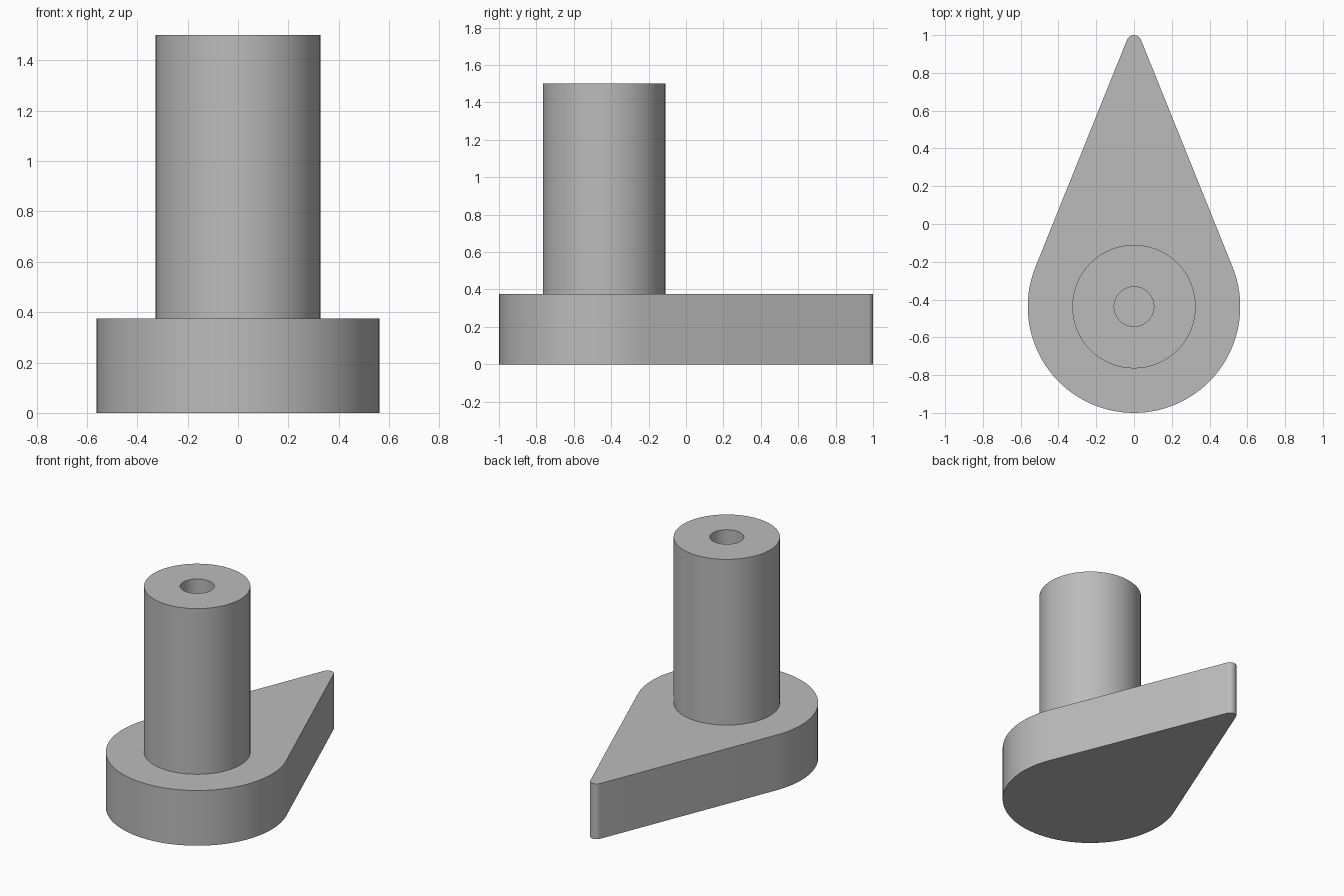
import bpy, bmesh
from math import sin, cos, asin, pi, radians

cube = bpy.data.objects.get("Cube")
if cube:
    bpy.data.objects.remove(cube, do_unlink=True)

CENTRE_Y = -0.4375
BASE_R, TIP_R = 0.5625, 0.04
BASE_H, TOP_Z = 0.375, 1.5
SHAFT_R, BORE_R = 0.327, 0.105

grey = bpy.data.materials.new("plain grey")
grey.use_nodes = True
colour = (0.5, 0.5, 0.5, 1)
grey.diffuse_color = colour
grey.node_tree.nodes["Principled BSDF"].inputs["Base Color"].default_value = colour


def arc(radius, cy, start, end, steps):
    """Points on an arc around (0, cy)."""
    angles = [start + (end - start) * i / steps for i in range(steps + 1)]
    return [(radius * cos(a), cy + radius * sin(a)) for a in angles]


def finish(name, bm):
    bmesh.ops.recalc_face_normals(bm, faces=bm.faces)
    mesh = bpy.data.meshes.new(name)
    bm.to_mesh(mesh)
    bm.free()
    mesh.materials.append(grey)
    obj = bpy.data.objects.new(name, mesh)
    bpy.context.collection.objects.link(obj)
    bpy.ops.object.select_all(action="DESELECT")
    obj.select_set(True)
    bpy.context.view_layer.objects.active = obj
    bpy.ops.object.shade_smooth_by_angle(angle=radians(30))
    return obj


# Teardrop base: a large and a small arc joined by their common tangents
tip_y = 1 - TIP_R
slope = asin((BASE_R - TIP_R) / (tip_y - CENTRE_Y))
outline = arc(TIP_R, tip_y, slope, pi - slope, 16)
outline += arc(BASE_R, CENTRE_Y, pi - slope, 2 * pi + slope, 64)
bm = bmesh.new()
bottom = bm.faces.new([bm.verts.new((x, y, 0)) for x, y in outline])
top = bmesh.ops.extrude_face_region(bm, geom=[bottom])["geom"]
bmesh.ops.translate(bm, vec=(0, 0, BASE_H),
                    verts=[v for v in top if isinstance(v, bmesh.types.BMVert)])
finish("teardrop_base", bm)

# Hollow shaft: outer wall, top rim and bore wall, standing on the base
bm = bmesh.new()
sides = 64
rings = []
for radius, z in ((SHAFT_R, BASE_H), (SHAFT_R, TOP_Z), (BORE_R, TOP_Z), (BORE_R, BASE_H)):
    points = arc(radius, CENTRE_Y, 0, 2 * pi, sides)[:-1]
    rings.append([bm.verts.new((x, y, z)) for x, y in points])
for low, high in zip(rings, rings[1:]):
    for i in range(sides):
        j = (i + 1) % sides
        bm.faces.new((low[i], low[j], high[j], high[i]))
# Bottom ring closes the tube so its normals face outward
bm_bottom = [bm.faces.new((rings[3][i], rings[3][(i + 1) % sides],
                           rings[0][(i + 1) % sides], rings[0][i])) for i in range(sides)]
bmesh.ops.recalc_face_normals(bm, faces=bm.faces)
finish("hollow_shaft", bm)
